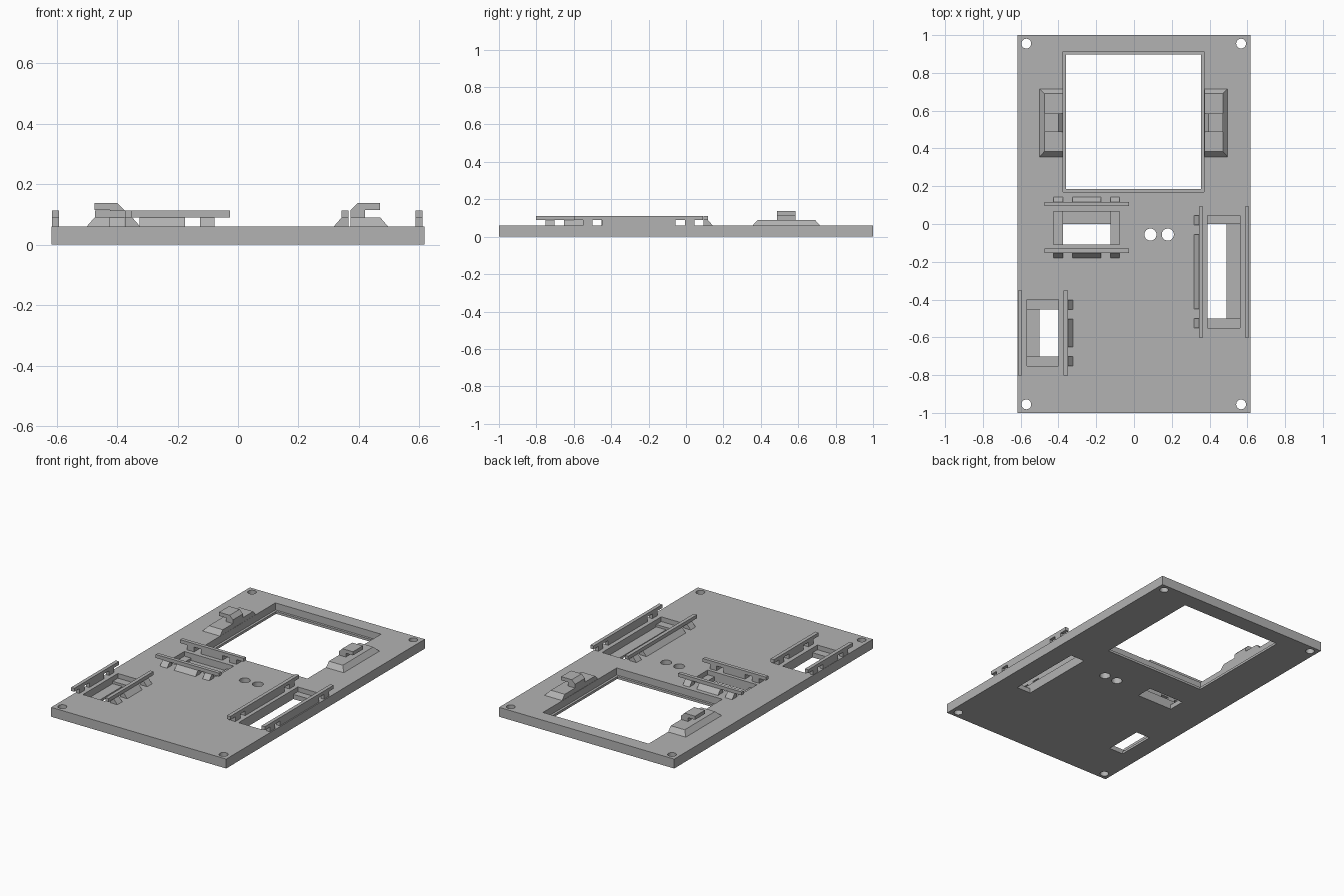
import bpy, bmesh, math

cube = bpy.data.objects.get("Cube")
if cube:
    bpy.data.objects.remove(cube, do_unlink=True)

GREY = bpy.data.materials.new("matte_grey")
GREY.use_nodes = True
GREY.diffuse_color = (0.45, 0.45, 0.45, 1)
GREY.node_tree.nodes["Principled BSDF"].inputs["Base Color"].default_value = (0.45, 0.45, 0.45, 1)

TOP = 0.06      # plate surface
STEP = 0.09     # underside of bars, top of hook bases
BAR_TOP = 0.112


def finish(name, bm):
    bmesh.ops.recalc_face_normals(bm, faces=bm.faces[:])
    mesh = bpy.data.meshes.new(name)
    bm.to_mesh(mesh)
    bm.free()
    mesh.materials.append(GREY)
    obj = bpy.data.objects.new(name, mesh)
    bpy.context.collection.objects.link(obj)
    return obj


def prism(bm, profile, u0, u1, axis):
    """Extrude a (v, z) profile along the x or y axis."""
    def place(u, v, z):
        return (u, v, z) if axis == "x" else (v, u, z)
    start = [bm.verts.new(place(u0, v, z)) for v, z in profile]
    end = [bm.verts.new(place(u1, v, z)) for v, z in profile]
    bm.faces.new(start)
    bm.faces.new(end[::-1])
    n = len(profile)
    for i in range(n):
        j = (i + 1) % n
        bm.faces.new((start[i], end[i], end[j], start[j]))


def rect(v0, v1, z0, z1):
    return [(v0, z0), (v1, z0), (v1, z1), (v0, z1)]


def cut(target, bm):
    cutter = finish("cutter", bm)
    cutter.hide_render = True
    mod = target.modifiers.new("cut", "BOOLEAN")
    mod.operation = "DIFFERENCE"
    mod.solver = "EXACT"
    mod.object = cutter
    bpy.context.view_layer.objects.active = target
    bpy.ops.object.modifier_apply(modifier=mod.name)
    bpy.data.objects.remove(cutter, do_unlink=True)


def cut_box(target, x0, x1, y0, y1, floor):
    bm = bmesh.new()
    prism(bm, rect(y0, y1, floor, 0.2), x0, x1, "x")
    cut(target, bm)


def cut_hole(target, x, y, radius):
    bm = bmesh.new()
    ring = bmesh.ops.create_cone(bm, cap_ends=True, segments=32, radius1=radius,
                                 radius2=radius, depth=0.4)["verts"]
    bmesh.ops.translate(bm, verts=ring, vec=(x, y, 0))
    cut(target, bm)


# Base plate with screen opening and its thin ledge
bm = bmesh.new()
prism(bm, rect(-1, 1, 0, TOP), -0.617, 0.617, "x")
plate = finish("base_plate", bm)
cut_box(plate, -0.375, 0.37, 0.17, 0.912, 0.015)
cut_box(plate, -0.36, 0.355, 0.185, 0.897, -0.1)

# Connector openings: end shelves, deeper side shelf, through slot
END, SIDE, THROUGH = 0.03, 0.015, -0.1
cut_box(plate, -0.425, -0.077, -0.108, 0.067, END)
cut_box(plate, -0.377, -0.125, -0.108, 0.067, SIDE)
cut_box(plate, -0.377, -0.125, -0.108, 0, THROUGH)

cut_box(plate, 0.39, 0.56, -0.55, 0.045, END)
cut_box(plate, 0.39, 0.56, -0.5, 0, SIDE)
cut_box(plate, 0.39, 0.49, -0.5, 0, THROUGH)

cut_box(plate, -0.567, -0.4, -0.752, -0.4, END)
cut_box(plate, -0.567, -0.4, -0.702, -0.452, SIDE)
cut_box(plate, -0.5, -0.4, -0.702, -0.452, THROUGH)

# Corner screw holes and the centre pair
for x in (-0.57, 0.567):
    for y in (-0.955, 0.955):
        cut_hole(plate, x, y, 0.026)
for x in (0.087, 0.179):
    cut_hole(plate, x, -0.056, 0.032)


def rail(name, axis, ends, v0, v1, posts, flare=0):
    """Bar on posts; flare is the signed width of the wedge behind each post."""
    bm = bmesh.new()
    prism(bm, rect(v0, v1, STEP, BAR_TOP), *ends, axis)
    for a, b in posts:
        foot = rect(v0, v1, TOP, STEP)
        if flare > 0:
            foot[1] = (v1 + flare, TOP)
        elif flare < 0:
            foot[0] = (v0 + flare, TOP)
        prism(bm, foot, a, b, axis)
    return finish(name, bm)


FLARE = 0.026
posts = [(-0.425, -0.375), (-0.325, -0.175), (-0.125, -0.077)]
rail("centre_rail_back", "x", (-0.473, -0.027), 0.094, 0.117, posts, FLARE)
rail("centre_rail_front", "x", (-0.473, -0.027), -0.153, -0.13, posts, -FLARE)

posts = [(-0.55, -0.5), (-0.45, -0.055), (-0.005, 0.045)]
rail("left_rail_inner", "y", (-0.6, 0.092), 0.343, 0.366, posts, -FLARE)
rail("left_rail_outer", "y", (-0.6, 0.092), 0.587, 0.61, posts)

posts = [(-0.752, -0.702), (-0.652, -0.502), (-0.452, -0.402)]
rail("right_rail_inner", "y", (-0.802, -0.352), -0.373, -0.35, posts, FLARE)
rail("right_rail_outer", "y", (-0.802, -0.352), -0.615, -0.592, posts)

# Hooks beside the screen opening: bevelled foot, stem and outward arm
for side, sign in (("left", 1), ("right", -1)):
    def mx(x):
        return sign * x - 0.002

    bm = bmesh.new()
    low = [bm.verts.new((mx(x), y, TOP)) for x, y in
           ((0.374, 0.356), (0.498, 0.356), (0.498, 0.716), (0.374, 0.716))]
    high = [bm.verts.new((mx(x), y, STEP)) for x, y in
            ((0.374, 0.384), (0.472, 0.384), (0.472, 0.69), (0.374, 0.69))]
    bm.faces.new(low)
    bm.faces.new(high)
    for i in range(4):
        j = (i + 1) % 4
        bm.faces.new((low[i], low[j], high[j], high[i]))
    finish(side + "_hook_foot", bm)

    bm = bmesh.new()
    profile = [(0.374, STEP), (0.422, STEP), (0.422, 0.114), (0.472, 0.114),
               (0.472, 0.137), (0.397, 0.137), (0.374, 0.114)]
    prism(bm, [(mx(x), z) for x, z in profile], 0.486, 0.586, "y")
    finish(side + "_hook_arm", bm)
